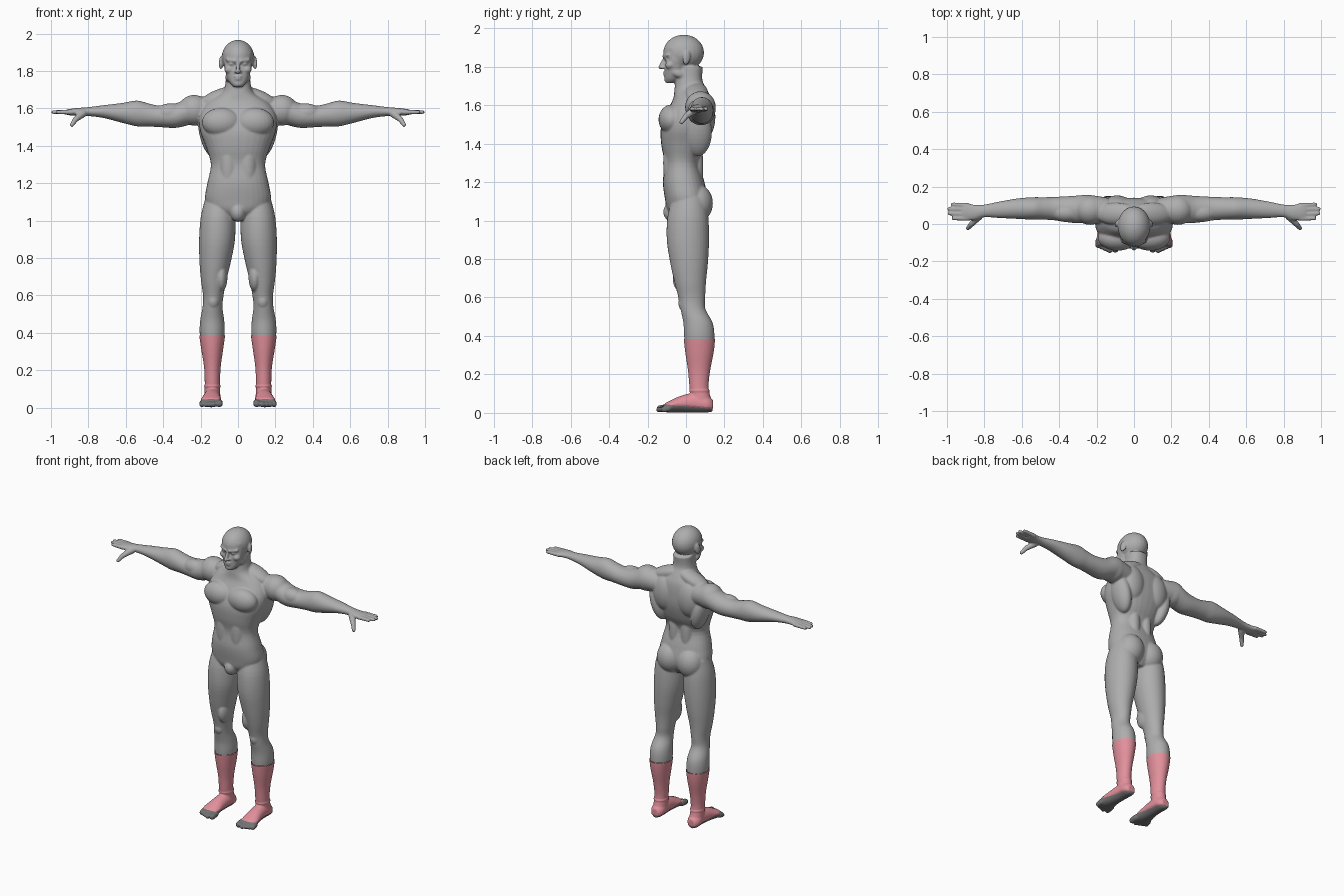
import bpy
import bmesh
from math import cos, sin, pi, copysign
from mathutils import Vector, Matrix, Euler

cube = bpy.data.objects.get("Cube")
if cube:
    bpy.data.objects.remove(cube, do_unlink=True)


def material(name, color):
    mat = bpy.data.materials.new(name)
    mat.use_nodes = True
    mat.diffuse_color = color
    mat.node_tree.nodes["Principled BSDF"].inputs["Base Color"].default_value = color
    return mat


skin = material("grey skin", (.42, .42, .42, 1))
pink = material("pink boot", (.76, .28, .33, 1))
sole = material("dark grey sole", (.17, .17, .17, 1))


def spline(a, b, c, d, t):
    """Catmull-Rom value between b and c."""
    return b + (c - a + (a + a - 5 * b + 4 * c - d + (3 * (b - c) + d - a) * t) * t) * t / 2


def loft(bm, rows, axis, power=2, steps=4, sides=32):
    """Closed tube; each row is station, two centre offsets, two radii."""
    smooth_rows = []
    last = len(rows) - 1
    for i in range(last):
        four = [rows[max(i - 1, 0)], rows[i], rows[i + 1], rows[min(i + 2, last)]]
        smooth_rows += [[spline(*vals, s / steps) for vals in zip(*four)] for s in range(steps)]
    smooth_rows.append(rows[-1])
    rings = []
    for station, cu, cv, ru, rv in smooth_rows:
        ring = []
        for k in range(sides):
            angle = 2 * pi * k / sides
            c, s = cos(angle), sin(angle)
            point = [cu + ru * copysign(abs(c) ** (2 / power), c),
                     cv + rv * copysign(abs(s) ** (2 / power), s)]
            point.insert(axis, station)
            ring.append(bm.verts.new(point))
        rings.append(ring)
    for low, high in zip(rings, rings[1:]):
        for k in range(sides):
            n = (k + 1) % sides
            bm.faces.new((low[k], low[n], high[n], high[k]))
    bm.faces.new(rings[0][::-1])
    bm.faces.new(rings[-1])


def blob(bm, centre, radii, tilt=(0, 0, 0)):
    """Ellipsoid muscle or feature."""
    place = Matrix.LocRotScale(Vector(centre), Euler(tilt), Vector(radii))
    bmesh.ops.create_uvsphere(bm, u_segments=24, v_segments=16, radius=1, matrix=place)


def capsule(bm, start, end, r_start, r_end):
    """Tapered rod with round ends."""
    start, end = Vector(start), Vector(end)
    way = end - start
    place = Matrix.Translation((start + end) / 2) @ way.to_track_quat("Z", "Y").to_matrix().to_4x4()
    bmesh.ops.create_cone(bm, cap_ends=True, segments=16, radius1=r_start, radius2=r_end,
                          depth=way.length, matrix=place)
    blob(bm, start, [r_start] * 3)
    blob(bm, end, [r_end] * 3)


form = bmesh.new()

# Left arm, from shoulder to palm
loft(form, [(.14, .07, 1.585, .07, .07), (.24, .08, 1.59, .075, .075), (.33, .078, 1.562, .072, .066),
            (.42, .082, 1.558, .063, .058), (.48, .083, 1.565, .06, .062), (.54, .083, 1.573, .06, .069),
            (.62, .082, 1.576, .055, .053), (.72, .076, 1.583, .044, .034), (.8, .07, 1.583, .034, .024),
            (.85, .062, 1.582, .041, .021), (.9, .065, 1.58, .046, .017), (.92, .065, 1.58, .04, .013)], 0)
blob(form, (.235, .075, 1.59), (.085, .08, .082))
blob(form, (.36, .06, 1.575), (.085, .05, .052))

# Fingers and thumb
for root, tip, reach in ((.1, .105, .97), (.077, .081, .988), (.053, .056, .986), (.03, .03, .965)):
    capsule(form, (.89, root, 1.58), (reach, tip, 1.58), .0135, .0105)
capsule(form, (.83, .04, 1.572), (.868, 0, 1.542), .021, .0155)
capsule(form, (.868, 0, 1.542), (.888, -.023, 1.512), .0155, .0115)

# Left leg, from hip to ankle
loft(form, [(1.12, .1, .015, .075, .085), (1.02, .107, .01, .092, .106), (.9, .112, .01, .096, .11),
            (.78, .122, .016, .084, .098), (.68, .13, .022, .068, .082), (.6, .132, .03, .055, .07),
            (.54, .136, .036, .053, .065), (.47, .138, .062, .064, .076), (.4, .138, .069, .067, .079),
            (.32, .138, .07, .057, .072), (.22, .137, .068, .042, .055), (.13, .137, .068, .038, .047),
            (.05, .137, .082, .04, .052)], 2)
blob(form, (.133, -.004, .57), (.034, .036, .045))
blob(form, (.09, -.01, .7), (.034, .06, .08))

# Foot and toes
loft(form, [(.138, .137, .036, .024, .03), (.11, .137, .044, .041, .042), (.05, .137, .052, .042, .05),
            (-.02, .141, .045, .046, .043), (-.08, .145, .032, .057, .03),
            (-.115, .147, .024, .059, .02)], 1)
capsule(form, (.102, -.1, .026), (.1, -.135, .021), .021, .019)
for i in range(4):
    capsule(form, (.13 + i * .02, -.09, .024), (.13 + i * .021, -.141 + i * .009, .017), .017, .0145)

# Paired torso muscles: chest, lat, shoulder blade, trapezius, glute, belly
blob(form, (.088, -.075, 1.525), (.105, .068, .078))
blob(form, (.155, .06, 1.46), (.05, .075, .13), (0, .25, 0))
blob(form, (.09, .09, 1.54), (.085, .063, .12))
blob(form, (.095, .055, 1.662), (.12, .06, .042), (0, .35, 0))
blob(form, (.075, .055, 1.09), (.088, .085, .1))
blob(form, (.05, -.075, 1.3), (.05, .044, .17))
blob(form, (.045, .05, 1.28), (.04, .04, .17))

# Paired face features: brow, eye, cheek, nostril, jaw, ear
capsule(form, (.014, -.115, 1.853), (.058, -.094, 1.86), .009, .009)
blob(form, (.034, -.097, 1.837), (.017, .014, .0095))
blob(form, (.047, -.082, 1.808), (.026, .026, .022))
blob(form, (.011, -.122, 1.795), (.009, .012, .008))
blob(form, (.05, -.04, 1.765), (.018, .04, .022), (-.35, 0, 0))
blob(form, (.09, .003, 1.845), (.011, .021, .037), (-.15, 0, .35))

# Mirror every paired part to the right side
copy = bmesh.ops.duplicate(form, geom=form.verts[:] + form.edges[:] + form.faces[:])["geom"]
bmesh.ops.scale(form, vec=(-1, 1, 1), verts=[g for g in copy if isinstance(g, bmesh.types.BMVert)])
bmesh.ops.reverse_faces(form, faces=[g for g in copy if isinstance(g, bmesh.types.BMFace)])

# Trunk and neck
loft(form, [(1.0, 0, .01, .05, .06), (1.05, 0, .005, .14, .1), (1.11, 0, .003, .176, .112),
            (1.2, 0, -.012, .164, .108), (1.3, 0, -.02, .145, .092), (1.39, 0, -.008, .17, .12),
            (1.48, 0, .003, .203, .134), (1.56, 0, .018, .205, .122), (1.63, 0, .032, .165, .1),
            (1.68, 0, .025, .09, .085), (1.73, 0, .015, .068, .07), (1.8, 0, .02, .064, .068)], 2, 2.3)
blob(form, (0, -.07, 1.045), (.042, .048, .052))

# Skull, face and chin
blob(form, (0, -.012, 1.873), (.087, .106, .093))
loft(form, [(1.715, 0, -.082, .022, .022), (1.735, 0, -.07, .043, .04), (1.77, 0, -.058, .06, .052),
            (1.81, 0, -.053, .07, .056), (1.84, 0, -.05, .076, .054), (1.9, 0, -.045, .075, .06)], 2, 2.3)
blob(form, (0, -.095, 1.732), (.024, .018, .016))

# Nose and lips
capsule(form, (0, -.108, 1.85), (0, -.132, 1.797), .008, .0115)
blob(form, (0, -.106, 1.771), (.024, .014, .007))
blob(form, (0, -.105, 1.757), (.021, .014, .007))

# Fuse all forms into one continuous surface
raw = bpy.data.meshes.new("form")
form.to_mesh(raw)
form.free()
body = bpy.data.objects.new("body", raw)
bpy.context.collection.objects.link(body)
fuse = body.modifiers.new("fuse", "REMESH")
fuse.mode = "VOXEL"
fuse.voxel_size = .0055
soften = body.modifiers.new("soften", "SMOOTH")
soften.factor = .5
soften.iterations = 5
bpy.context.view_layer.update()
fused = bpy.data.meshes.new_from_object(body.evaluated_get(bpy.context.evaluated_depsgraph_get()))
body.modifiers.clear()

# Cut clean lines at the boot top and around the sole
BOOT_TOP, ANKLE = .385, .115
sole_point, sole_normal = Vector((0, 0, .034)), Vector((0, .1, 1)).normalized()
surface = bmesh.new()
surface.from_mesh(fused)
for point, normal in (((0, 0, BOOT_TOP), (0, 0, 1)), (sole_point, sole_normal)):
    bmesh.ops.bisect_plane(surface, geom=surface.verts[:] + surface.edges[:] + surface.faces[:],
                           plane_co=point, plane_no=normal)


def keep_part(obj, mats, wanted):
    """Give the object only the faces whose centre height is wanted."""
    part = surface.copy()
    unwanted = [f for f in part.faces if not wanted(f.calc_center_median().z)]
    bmesh.ops.delete(part, geom=unwanted, context="FACES")
    part.normal_update()
    if obj.name == "boots":
        # Thicken the boot slightly and raise a ridge round the ankle
        for v in part.verts:
            if (v.co - sole_point).dot(sole_normal) > .004:
                v.co += v.normal * (.006 if abs(v.co.z - ANKLE) < .005 else .003)
        for f in part.faces:
            f.material_index = int((f.calc_center_median() - sole_point).dot(sole_normal) < 0)
    mesh = bpy.data.meshes.new(obj.name)
    part.to_mesh(mesh)
    part.free()
    for mat in mats:
        mesh.materials.append(mat)
    mesh.shade_smooth()
    obj.data = mesh


boots = bpy.data.objects.new("boots", raw)
bpy.context.collection.objects.link(boots)
keep_part(body, [skin], lambda z: z > BOOT_TOP)
keep_part(boots, [pink, sole], lambda z: z <= BOOT_TOP)
surface.free()
bpy.data.meshes.remove(raw)
bpy.data.meshes.remove(fused)
